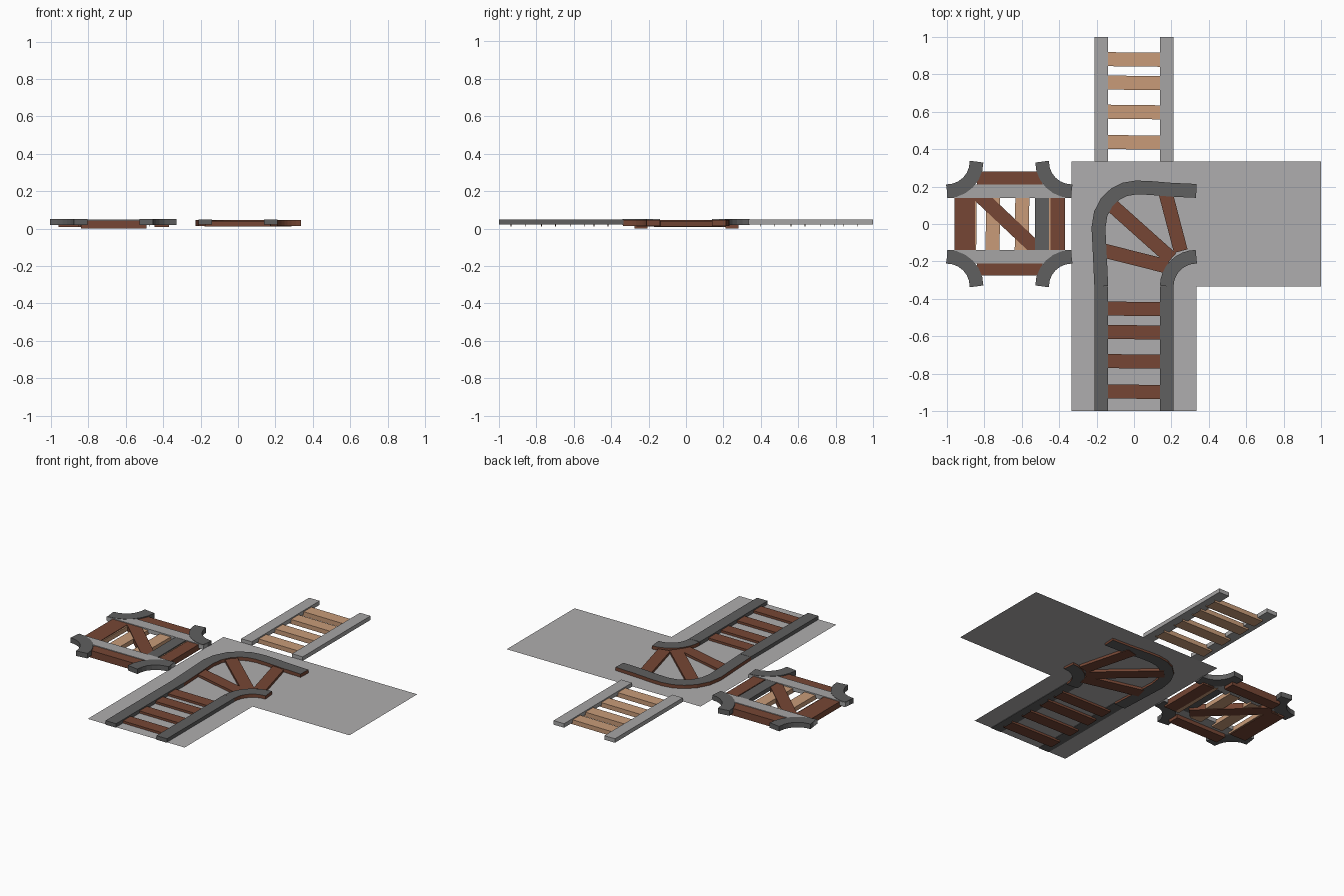
import bpy, bmesh, math
from mathutils import Vector, Matrix

if "Cube" in bpy.data.objects:
    bpy.data.objects.remove(bpy.data.objects["Cube"])

def mat(name, rgb):
    m = bpy.data.materials.new(name)
    m.diffuse_color = (*rgb, 1)
    m.use_nodes = True
    m.node_tree.nodes["Principled BSDF"].inputs["Base Color"].default_value = m.diffuse_color
    return m

DARK = mat("dark_grey_rail", (0.115, 0.115, 0.115))
LIGHT = mat("light_grey_rail", (0.38, 0.375, 0.375))
FLOOR = mat("pale_grey_floor", (0.43, 0.42, 0.425))
BROWN = mat("red_brown_wood", (0.18, 0.062, 0.035))
TAN = mat("tan_wood", (0.58, 0.33, 0.19))

def finish(name, bm, *mats):
    bmesh.ops.recalc_face_normals(bm, faces=bm.faces)
    me = bpy.data.meshes.new(name)
    bm.to_mesh(me)
    bm.free()
    for m in mats:
        me.materials.append(m)
    ob = bpy.data.objects.new(name, me)
    bpy.context.collection.objects.link(ob)
    return ob

def ribbon(name, pts, width, z0, z1, m, side=None, open_ends=False):
    """Flat bar of constant width swept along a path in plan."""
    pts = [Vector(p) for p in pts]
    bm = bmesh.new()
    rings = []
    for i, p in enumerate(pts):
        a = (p - pts[i - 1]).normalized() if i else None
        b = (pts[i + 1] - p).normalized() if i < len(pts) - 1 else None
        t = ((a or b) + (b or a)).normalized()
        n = Vector((-t.y, t.x)) * width / 2 / t.dot(a or b)
        rings.append([bm.verts.new((*q, z)) for q, z in
                      ((p + n, z0), (p - n, z0), (p - n, z1), (p + n, z1))])
    for r, s in zip(rings, rings[1:]):
        for k in range(4):
            f = bm.faces.new((r[k], r[(k + 1) % 4], s[(k + 1) % 4], s[k]))
            if side and k % 2:
                f.material_index = 1
    if not open_ends:
        for r in (rings[0], rings[-1]):
            f = bm.faces.new(r)
            if side:
                f.material_index = 1
    return finish(name, bm, m, *([side] if side else []))

T = 2 / 3          # tile size
H = T / 2
G = 0.175          # rail centre offset
W = 0.073          # rail width

def straight_track(name, cx, cy, turn, rail, tie):
    rot = Matrix.Rotation(turn, 2)
    c = Vector((cx, cy))
    def at(x, y):
        return c + rot @ Vector((x, y))
    for i, x in enumerate((-G, G)):
        ribbon(f"{name}_rail_{i}", [at(x, -H), at(x, H)], W, 0.023, 0.048, rail)
    for i, y in enumerate((-0.23, -0.068, 0.088, 0.213)):
        ribbon(f"{name}_tie_{i}", [at(-G, y + 0.002), at(G, y - 0.002)], 0.075,
               0.012, 0.04, tie, open_ends=True)

def corner(cx, cy, a0, a1, n=6, r=H - G):
    return [(cx + r * math.cos(math.radians(a0 + (a1 - a0) * i / n)),
             cy + r * math.sin(math.radians(a0 + (a1 - a0) * i / n))) for i in range(n + 1)]

# L-shaped floor sheet
bm = bmesh.new()
for x, y in ((0, 0), (T, 0), (0, -T)):
    bm.faces.new([bm.verts.new((x + a * H, y + b * H, 0.026))
                  for a, b in ((-1, -1), (1, -1), (1, 1), (-1, 1))])
bmesh.ops.remove_doubles(bm, verts=bm.verts, dist=1e-4)
finish("floor", bm, FLOOR)

# straight tracks
straight_track("back_track", 0, T, 0, LIGHT, TAN)
straight_track("front_track", 0, -T, 0, DARK, BROWN)
straight_track("crossing_track", -T, 0, math.pi / 2, LIGHT, TAN)

# curved track in the middle
ribbon("curve_outer_rail", [(-G, -H), (-0.182, -0.18), (-0.19, -0.02), (-0.178, 0.055),
       (-0.145, 0.118), (-0.1, 0.16), (-0.05, 0.185), (0.01, 0.195), (0.08, 0.193),
       (0.2, 0.183), (H, 0.177)], 0.074, 0.013, 0.047, DARK, BROWN)
ribbon("curve_inner_rail", corner(H, -H, 180, 90, 8), W, 0.013, 0.047, DARK, BROWN)
for i, (a, b) in enumerate((((0.165, 0.18), (0.25, -0.145)),
                            ((-0.13, 0.11), (0.2, -0.185)),
                            ((-0.17, -0.14), (0.18, -0.228)))):
    ribbon(f"curve_tie_{i}", [a, b], 0.075, 0.01, 0.041, BROWN)

# crossing: four corner rails and one cross rail
for i, (sx, sy, a) in enumerate(((-1, -1, 0), (1, -1, 90), (1, 1, 180), (-1, 1, 270))):
    ribbon(f"crossing_corner_rail_{i}", corner(-T + sx * H, sy * H, a, a + 90),
           W, 0.019, 0.05, DARK)
ribbon("crossing_cross_rail", [(-T + G, -0.15), (-T + G, 0.15)], W, 0.022, 0.047, DARK)

# crossing: brown frame ties
for i, (a, b, w) in enumerate((((-0.84, 0.245), (-0.49, 0.245), 0.07),
                               ((-0.84, -0.24), (-0.49, -0.24), 0.07),
                               ((-0.905, -0.17), (-0.905, 0.17), 0.11),
                               ((-0.407, -0.17), (-0.407, 0.17), 0.078),
                               ((-0.86, 0.185), (-0.52, -0.135), 0.075))):
    ribbon(f"crossing_tie_{i}", [a, b], w, 0.0 if i < 2 else 0.008, 0.044, BROWN)
